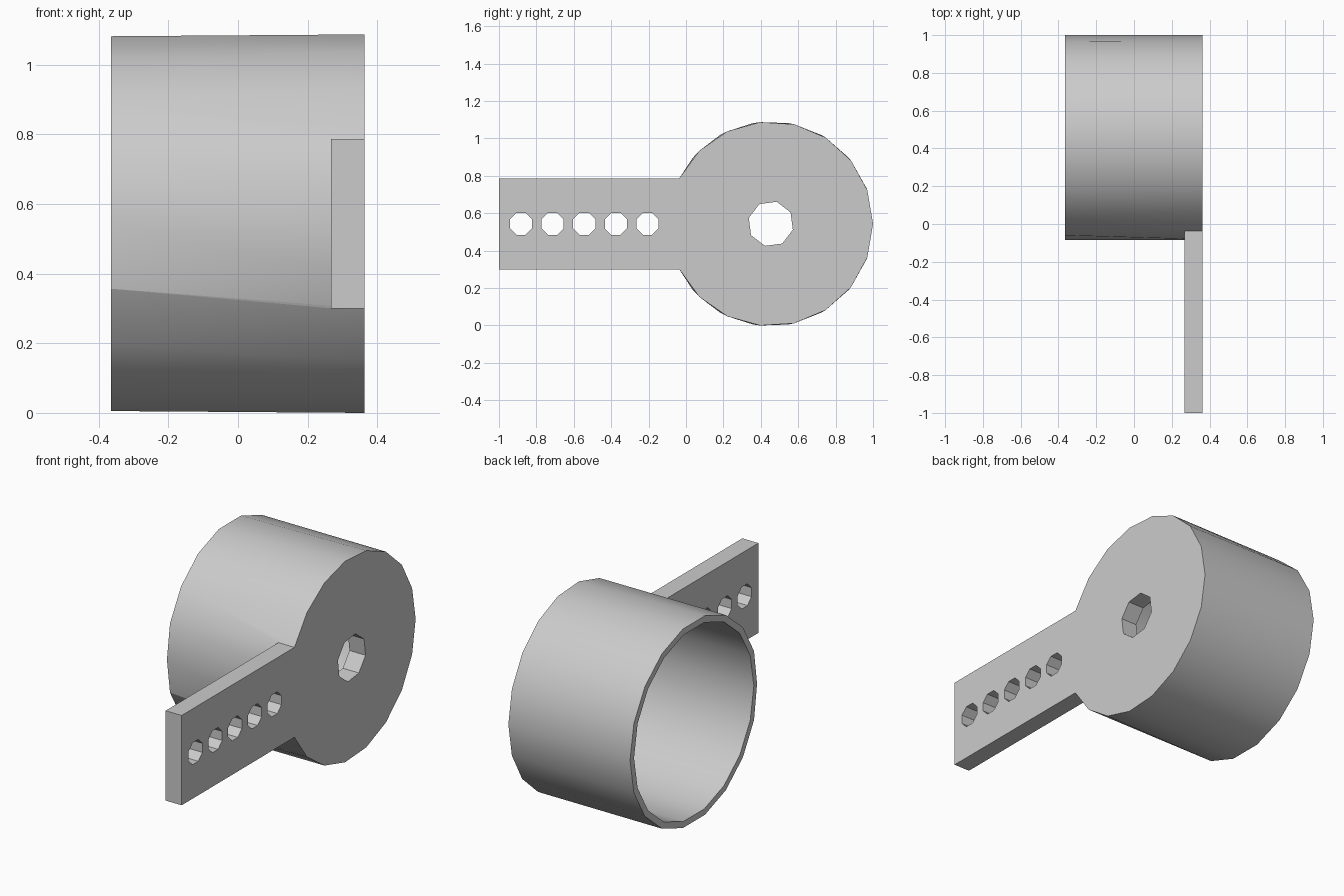
import bpy, bmesh, math

cube = bpy.data.objects.get("Cube")
if cube:
    bpy.data.objects.remove(cube, do_unlink=True)

CY, CZ = 0.4535, 0.5435            # drum axis
R, R_IN = 0.5465, 0.512            # outer and inner radius
X_OPEN, X_BACK, X_FACE = -0.365, 0.267, 0.363
NECK = 153.6                       # angle where the arm meets the disc

grey = bpy.data.materials.new("light grey")
grey.use_nodes = True
colour = (0.6, 0.6, 0.6, 1)
grey.diffuse_color = colour
grey.node_tree.nodes["Principled BSDF"].inputs["Base Color"].default_value = colour


def polar(x, angle, r, cy=CY, cz=CZ):
    a = math.radians(angle)
    return (x, cy + r * math.cos(a), cz + r * math.sin(a))


def finish(bm, name):
    bmesh.ops.recalc_face_normals(bm, faces=bm.faces)
    mesh = bpy.data.meshes.new(name)
    bm.to_mesh(mesh)
    bm.free()
    mesh.materials.append(grey)
    obj = bpy.data.objects.new(name, mesh)
    bpy.context.collection.objects.link(obj)
    bpy.ops.object.select_all(action='DESELECT')
    obj.select_set(True)
    bpy.context.view_layer.objects.active = obj
    bpy.ops.object.shade_smooth_by_angle(angle=math.radians(30))


def bridge(bm, a, b):
    """Quads between two closed loops of equal length."""
    n = len(a)
    for i in range(n):
        j = (i + 1) % n
        bm.faces.new((a[i], a[j], b[j], b[i]))


# Drum wall: 18-sided open rim, stitched to the plate's 16-step arc
bm = bmesh.new()
rim_angles = [180 + 20 * i for i in range(18)]
rim = [bm.verts.new(polar(X_OPEN, a, 0.5395 if a == 180 else R)) for a in rim_angles]
inner_rim = [bm.verts.new(polar(X_OPEN, a, R_IN)) for a in rim_angles]
inner_end = [bm.verts.new(polar(X_BACK + 0.01, a, R_IN)) for a in rim_angles]

start, end = 360 - NECK, 360 + NECK
far = [(180, X_BACK), (193.2, X_BACK), (start, X_BACK)]
far += [(start + 19.2 * i, X_FACE) for i in range(17)]
far += [(end, X_BACK), (526.8, X_BACK)]
far_ring = [bm.verts.new(polar(x, a, 0.5395 if a == 180 else R)) for a, x in far]

A = list(zip(rim_angles + [540], rim + rim[:1]))
B = list(zip([a for a, x in far] + [540], far_ring + far_ring[:1]))
i = j = 0
while i < len(A) - 1 or j < len(B) - 1:
    if j == len(B) - 1 or (i < len(A) - 1 and A[i + 1][0] < B[j + 1][0]):
        bm.faces.new((A[i][1], A[i + 1][1], B[j][1]))
        i += 1
    else:
        bm.faces.new((A[i][1], B[j + 1][1], B[j][1]))
        j += 1
bridge(bm, rim, inner_rim)
bridge(bm, inner_rim, inner_end)
finish(bm, "drum_wall")

# End plate: disc with a straight arm, one axle hole and five arm holes
bm = bmesh.new()
holes = [(CY, 0.122, 30)] + [(-0.882 + 0.169 * k, 0.064, 22.5) for k in range(5)]


def plate_loops(x, arc_r):
    """Outline and hole loops of one plate side, filled as a face."""
    arc = [polar(x, -NECK + 19.2 * k, R if k in (0, 16) else arc_r) for k in range(17)]
    top, bottom = arc[-1][2], arc[0][2]
    loops = [arc + [(x, -1, top), (x, -1, bottom)]]
    for cy, r, turn in holes:
        loops.append([polar(x, turn + 45 * k, r, cy) for k in range(8)])
    rings, edges = [], []
    for pts in loops:
        vs = [bm.verts.new(p) for p in pts]
        edges += [bm.edges.new((vs[k - 1], vs[k])) for k in range(len(vs))]
        rings.append(vs)
    bmesh.ops.triangle_fill(bm, edges=edges, use_beauty=True, use_dissolve=False)
    return rings


face_rings = plate_loops(X_FACE, R)
back_rings = plate_loops(X_BACK, R_IN + 0.012)   # back disc sits inside the wall
for a, b in zip(face_rings, back_rings):
    bridge(bm, a, b)
finish(bm, "end_plate_with_arm")
